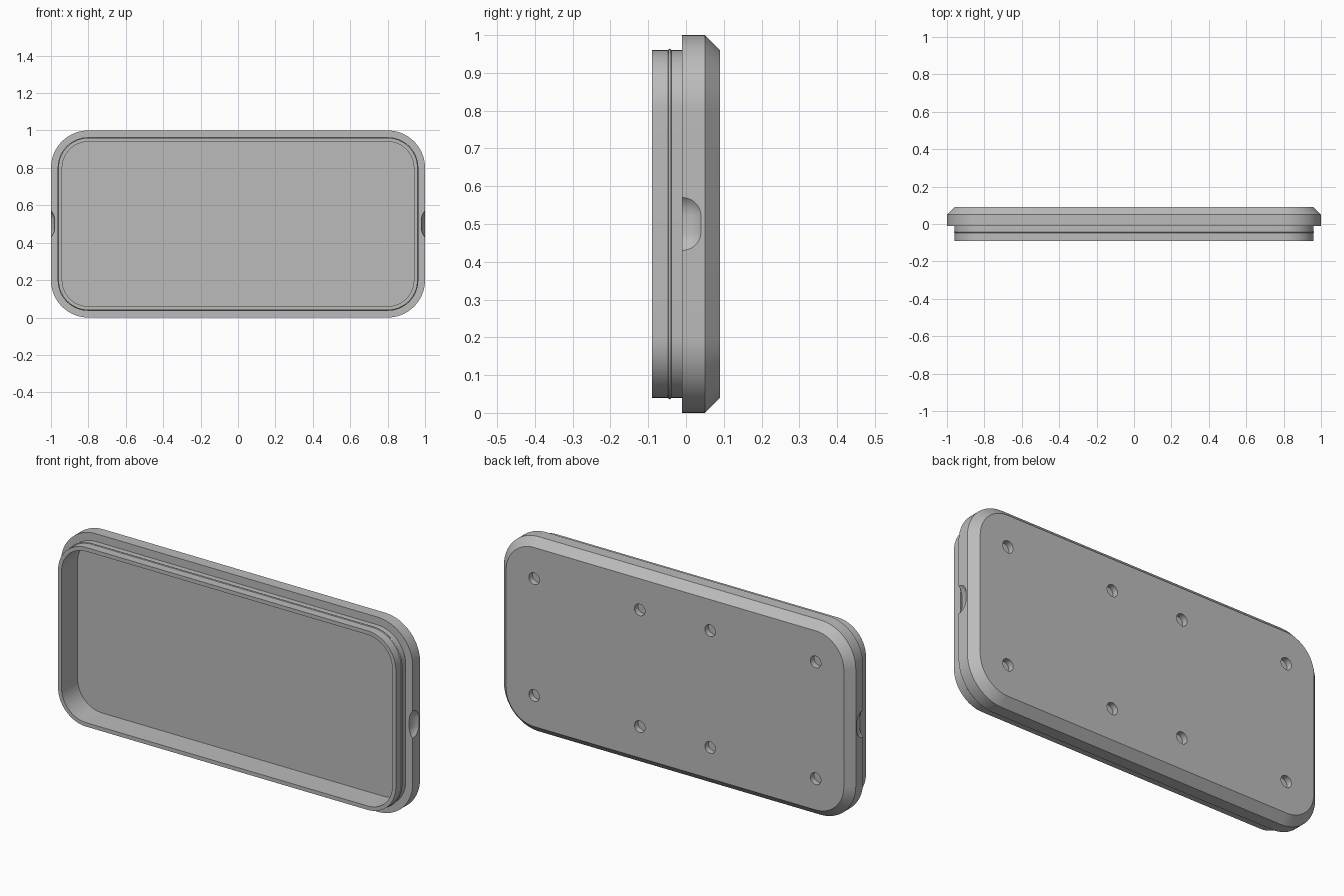
import bpy, bmesh, math
from mathutils import Matrix, Vector

default = bpy.data.objects.get("Cube")
if default:
    bpy.data.objects.remove(default)

grey = bpy.data.materials.new("light_grey")
grey.use_nodes = True
colour = (0.5, 0.5, 0.5, 1)
grey.diffuse_color = colour
grey.node_tree.nodes["Principled BSDF"].inputs["Base Color"].default_value = colour

CORNER_X, CORNER_Z, RADIUS, STEPS = 0.8, 0.3, 0.2, 18


def make_object(name, bm):
    bmesh.ops.recalc_face_normals(bm, faces=bm.faces[:])
    mesh = bpy.data.meshes.new(name)
    bm.to_mesh(mesh)
    bm.free()
    mesh.materials.append(grey)
    obj = bpy.data.objects.new(name, mesh)
    bpy.context.collection.objects.link(obj)
    return obj


def rounded_ring(bm, inset, y):
    """Rounded rectangle of vertices, facing along y."""
    ring = []
    r = RADIUS - inset
    for quarter, (sx, sz) in enumerate([(1, 1), (-1, 1), (-1, -1), (1, -1)]):
        for i in range(STEPS + 1):
            a = (quarter + i / STEPS) * math.pi / 2
            ring.append(bm.verts.new((sx * CORNER_X + r * math.cos(a), y,
                                      0.5 + sz * CORNER_Z + r * math.sin(a))))
    return ring


# Lid shell: (inset, y) from the recess floor, over the lip, to the back
wall = 0.04
profile = [(0.06, 0.04), (0.06, -0.09), (wall, -0.09)]
for i in range(7):  # small rounded snap ridge round the lip
    a = math.pi * i / 6
    profile.append((wall - 0.004 * math.sin(a), -0.043 - 0.004 * math.cos(a)))
profile += [(wall, -0.01), (0, -0.01), (0, 0.05), (wall, 0.09)]

bm = bmesh.new()
rings = [rounded_ring(bm, *p) for p in profile]
for a, b in zip(rings, rings[1:]):
    for i in range(len(a)):
        j = (i + 1) % len(a)
        bm.faces.new((a[i], a[j], b[j], b[i]))
bm.faces.new(rings[0])
bm.faces.new(rings[-1])
lid = make_object("lid", bm)

# Blind round holes in the back
bm = bmesh.new()
for x in (-0.8, -0.2, 0.2, 0.8):
    for z in (0.2, 0.8):
        bmesh.ops.create_cone(
            bm, cap_ends=True, segments=32, radius1=0.03, radius2=0.03, depth=0.06,
            matrix=Matrix.Translation((x, 0.09, z)) @ Matrix.Rotation(math.pi / 2, 4, "X"))

# Scooped finger notches at both ends: stretched spheres
for side in (-1, 1):
    ball = bmesh.ops.create_uvsphere(bm, u_segments=48, v_segments=33, radius=0.0725)
    for v in ball["verts"]:
        v.co += Vector((side * 1.0525, -0.01, 0.5 + math.copysign(0.02, v.co.z)))
cutter = make_object("cutter", bm)
cutter.hide_render = True

cut = lid.modifiers.new("cut", "BOOLEAN")
cut.operation = "DIFFERENCE"
cut.solver = "EXACT"
cut.object = cutter
bpy.ops.object.select_all(action="DESELECT")
bpy.context.view_layer.objects.active = lid
lid.select_set(True)
bpy.ops.object.modifier_apply(modifier=cut.name)
bpy.data.objects.remove(cutter)
bpy.ops.object.shade_smooth_by_angle(angle=math.radians(30))
